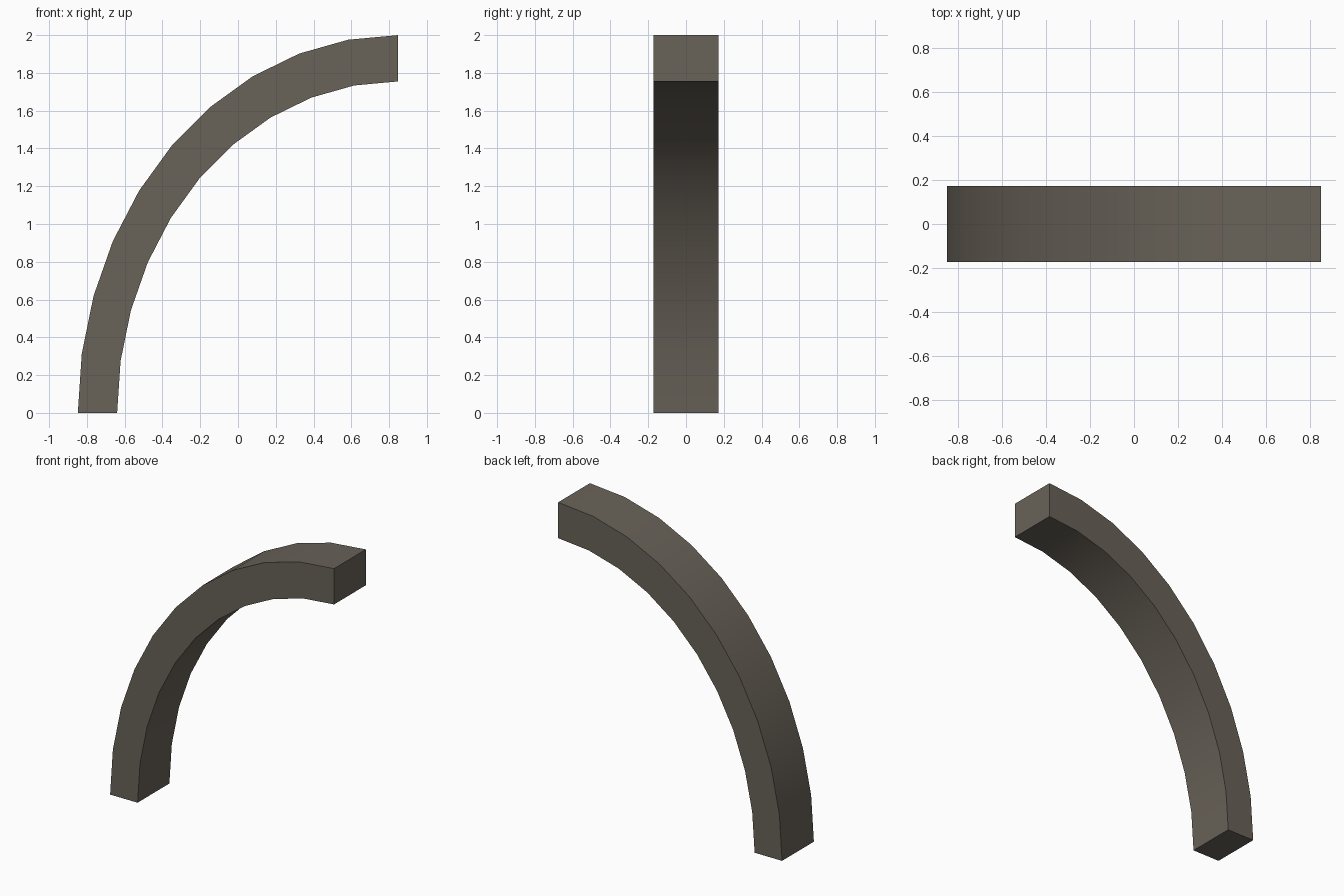
import bpy, bmesh, math

if "Cube" in bpy.data.objects:
    bpy.data.objects.remove(bpy.data.objects["Cube"])

SEGMENTS = 10
HALF_DEPTH = 0.172
CENTRE_X = 0.848

stone = bpy.data.materials.new("grey brown stone")
stone.diffuse_color = (0.14, 0.122, 0.098, 1)
stone.use_nodes = True
stone.node_tree.nodes["Principled BSDF"].inputs["Base Color"].default_value = stone.diffuse_color


def quarter_ellipse(rx, rz):
    """Points from the foot on the ground up to the crown."""
    angles = [math.pi / 2 * i / SEGMENTS for i in range(SEGMENTS + 1)]
    return [(CENTRE_X - rx * math.cos(a), rz * math.sin(a)) for a in angles]


# Half arch: rings of four corners swept along the two curves
bm = bmesh.new()
rings = []
for (ox, oz), (ix, iz) in zip(quarter_ellipse(1.696, 2.0), quarter_ellipse(1.488, 1.755)):
    corners = [(ox, -HALF_DEPTH, oz), (ox, HALF_DEPTH, oz),
               (ix, HALF_DEPTH, iz), (ix, -HALF_DEPTH, iz)]
    rings.append([bm.verts.new(c) for c in corners])

for lower, upper in zip(rings, rings[1:]):
    for i in range(4):
        j = (i + 1) % 4
        bm.faces.new((lower[i], lower[j], upper[j], upper[i]))

# Foot and crown end faces
bm.faces.new(rings[0])
bm.faces.new(rings[-1])
bmesh.ops.recalc_face_normals(bm, faces=bm.faces)

mesh = bpy.data.meshes.new("half_arch")
bm.to_mesh(mesh)
bm.free()
mesh.materials.append(stone)
arch = bpy.data.objects.new("half_arch", mesh)
bpy.context.collection.objects.link(arch)

# Smooth along the curve, crisp at the edges
bpy.context.view_layer.objects.active = arch
arch.select_set(True)
bpy.ops.object.shade_smooth_by_angle(angle=math.radians(30))
